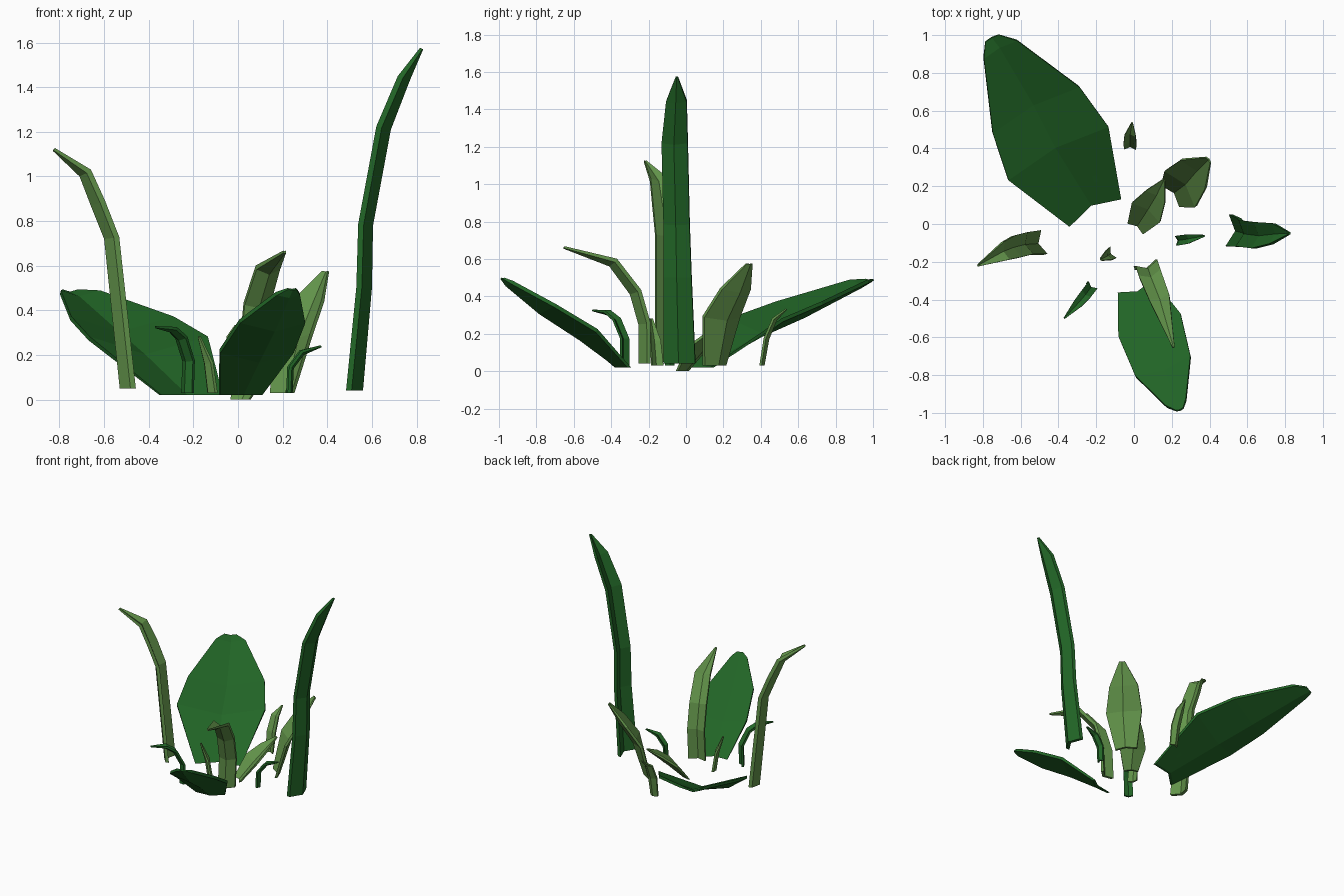
import bpy
from math import cos, sin, radians
from mathutils import Vector


def material(name, rgb):
    m = bpy.data.materials.new(name)
    m.diffuse_color = (*rgb, 1)
    return m


DARK = material("dark_green", (0.016, 0.135, 0.02))
LIGHT = material("light_green", (0.125, 0.30, 0.07))


def leaf(name, mat, azimuth, fold, thick, rings):
    """V-folded solid leaf. rings: keel x, y, z and half width.
    The keel lies on the outer side, the edges turn up towards the plant."""
    a = radians(azimuth)
    out, side = Vector((cos(a), sin(a), 0)), Vector((-sin(a), cos(a), 0))
    keel = [Vector(r[:3]) for r in rings]
    n_rings = len(rings)
    verts, faces = [], []
    for i, p in enumerate(keel):
        w = rings[i][3]
        tangent = keel[min(i + 1, n_rings - 1)] - keel[max(i - 1, 0)]
        # the foot is cut level, other rings are square to the leaf
        n = out if i == 0 else side.cross(tangent).normalized()
        t = thick * (0.5 if i == n_rings - 1 else 1)
        left, right = p + side * w - n * fold * w, p - side * w - n * fold * w
        verts += [left, p, right, right - n * t, p - n * t, left - n * t]
    for i in range(n_rings - 1):
        for k in range(6):
            b, c = i * 6 + k, i * 6 + (k + 1) % 6
            faces.append((b, c, c + 6, b + 6))
    e = (n_rings - 1) * 6
    faces += [(0, 5, 4, 1), (1, 4, 3, 2),
              (e, e + 1, e + 4, e + 5), (e + 1, e + 2, e + 3, e + 4)]
    me = bpy.data.meshes.new(name)
    me.from_pydata(verts, [], faces)
    me.materials.append(mat)
    ob = bpy.data.objects.new(name, me)
    bpy.context.collection.objects.link(ob)
    # make every shell face outwards
    import bmesh
    bm = bmesh.new()
    bm.from_mesh(me)
    bmesh.ops.recalc_face_normals(bm, faces=bm.faces)
    bm.to_mesh(me)
    bm.free()


# broad dark leaves lying outwards
leaf("broad_back_leaf", DARK, 118, 0.29, 0.02, [
    (-0.235, 0.115, 0.02, 0.155), (-0.42, 0.41, 0.185, 0.30),
    (-0.535, 0.635, 0.285, 0.26), (-0.715, 0.94, 0.445, 0.10),
    (-0.755, 0.99, 0.475, 0.04)])
leaf("broad_front_leaf", DARK, -70, 0.3, 0.02, [
    (0.025, -0.375, 0.02, 0.10), (0.095, -0.57, 0.165, 0.175),
    (0.165, -0.785, 0.305, 0.155), (0.23, -0.965, 0.455, 0.055),
    (0.245, -0.99, 0.49, 0.02)])

# tall blades
leaf("tall_right_blade", DARK, -6, 0.5, 0.025, [
    (0.56, -0.04, 0.04, 0.085), (0.60, -0.05, 0.50, 0.075),
    (0.605, -0.055, 0.78, 0.07), (0.685, -0.065, 1.21, 0.07),
    (0.77, -0.055, 1.43, 0.055), (0.83, -0.05, 1.57, 0.006)])
leaf("tall_left_blade", LIGHT, 195, 0.5, 0.025, [
    (-0.53, -0.11, 0.05, 0.065), (-0.60, -0.115, 0.72, 0.06),
    (-0.66, -0.13, 0.87, 0.06), (-0.71, -0.15, 1.00, 0.05),
    (-0.83, -0.22, 1.115, 0.006)])
leaf("arched_front_blade", LIGHT, -74, 0.5, 0.022, [
    (0.07, -0.255, 0.04, 0.06), (0.08, -0.255, 0.25, 0.06),
    (0.095, -0.30, 0.41, 0.06), (0.14, -0.41, 0.56, 0.055),
    (0.21, -0.655, 0.655, 0.006)])

# light leaves near the middle
leaf("back_right_leaf", LIGHT, 40, 0.35, 0.018, [
    (0.225, 0.175, 0.03, 0.075), (0.285, 0.22, 0.27, 0.125),
    (0.345, 0.29, 0.42, 0.10), (0.40, 0.345, 0.57, 0.02)])
leaf("low_centre_leaf", LIGHT, 55, 0.35, 0.015, [
    (0.025, 0.0, 0.0, 0.05), (0.08, 0.085, 0.10, 0.09),
    (0.125, 0.16, 0.18, 0.06), (0.16, 0.235, 0.255, 0.008)])

# small sprouts
leaf("small_back_sprout", LIGHT, 88, 0.5, 0.012, [
    (-0.02, 0.42, 0.03, 0.03), (-0.02, 0.445, 0.17, 0.035),
    (-0.02, 0.485, 0.27, 0.03), (-0.01, 0.54, 0.33, 0.004)])
leaf("small_left_sprout", LIGHT, 210, 0.5, 0.014, [
    (-0.135, -0.165, 0.03, 0.034), (-0.15, -0.175, 0.16, 0.03),
    (-0.18, -0.19, 0.28, 0.008)])
leaf("small_front_sprout", DARK, -128, 0.5, 0.015, [
    (-0.24, -0.345, 0.03, 0.03), (-0.235, -0.345, 0.17, 0.03),
    (-0.265, -0.385, 0.265, 0.03), (-0.30, -0.425, 0.30, 0.025),
    (-0.37, -0.50, 0.32, 0.004)])
leaf("small_right_sprout", DARK, 8, 0.5, 0.014, [
    (0.245, -0.085, 0.03, 0.025), (0.25, -0.085, 0.14, 0.026),
    (0.295, -0.078, 0.20, 0.025), (0.375, -0.062, 0.235, 0.005)])
